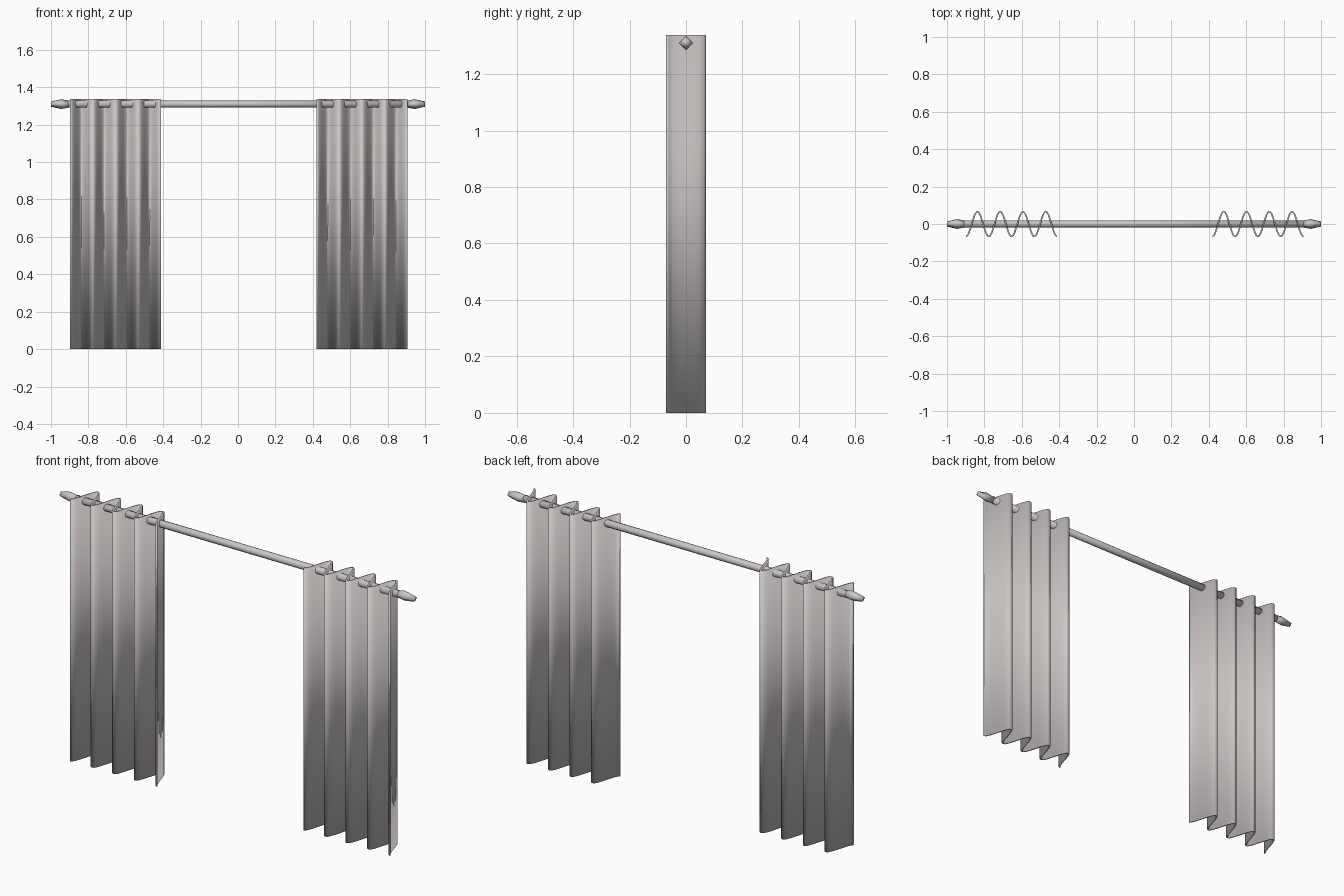
import bpy, bmesh, math
from mathutils import Vector

if "Cube" in bpy.data.objects:
    bpy.data.objects.remove(bpy.data.objects["Cube"])

# One fabric and metal colour
grey = bpy.data.materials.new("light_grey")
grey.diffuse_color = (0.60, 0.57, 0.56, 1)
grey.use_nodes = True
grey.node_tree.nodes["Principled BSDF"].inputs["Base Color"].default_value = grey.diffuse_color


def make_object(name, bm):
    bmesh.ops.recalc_face_normals(bm, faces=bm.faces)
    for f in bm.faces:
        f.smooth = True
    mesh = bpy.data.meshes.new(name)
    bm.to_mesh(mesh)
    bm.free()
    mesh.materials.append(grey)
    obj = bpy.data.objects.new(name, mesh)
    bpy.context.collection.objects.link(obj)
    return obj


# Pleated curtain: a thin wavy strip, extruded straight up
def curtain(name, x0, width=0.487, folds=4, depth=0.067, top=1.338, thick=0.008):
    bm = bmesh.new()
    steps = folds * 16
    front, back = [], []
    for i in range(steps + 1):
        t = i / steps
        a = 2 * math.pi * folds * t
        p = Vector((x0 + width * t, -depth * math.cos(a), 0))
        slope = depth * 2 * math.pi * folds / width * math.sin(a)
        n = Vector((-slope, 1, 0)).normalized() * thick / 2
        front.append(p - n)
        back.append(p + n)
    rows = [[[bm.verts.new((p.x, p.y, z)) for p in side] for z in (0, top)]
            for side in (front, back)]
    (fb, ft), (bb, bt) = rows
    for i in range(steps):
        j = i + 1
        bm.faces.new((fb[i], fb[j], ft[j], ft[i]))
        bm.faces.new((bb[j], bb[i], bt[i], bt[j]))
        bm.faces.new((ft[i], ft[j], bt[j], bt[i]))
        bm.faces.new((fb[j], fb[i], bb[i], bb[j]))
    for i in (0, steps):
        bm.faces.new((fb[i], ft[i], bt[i], bb[i]))
    return make_object(name, bm)


# Turned bar along x from (x, radius) stations
def bar(name, stations, sides, z=1.31):
    bm = bmesh.new()
    rings = []
    for x, r in stations:
        rings.append([bm.verts.new((x, r * math.cos(2 * math.pi * k / sides),
                                    z + r * math.sin(2 * math.pi * k / sides)))
                      for k in range(sides)])
    for a, b in zip(rings, rings[1:]):
        for k in range(sides):
            m = (k + 1) % sides
            bm.faces.new((a[k], a[m], b[m], b[k]))
    bm.faces.new(rings[0])
    bm.faces.new(rings[-1])
    return make_object(name, bm)


curtain("left_curtain", -0.898)
curtain("right_curtain", 0.419)

# Rod and its two faceted end finials
bar("rod", [(-0.91, 0.018), (0.91, 0.018)], 12)
for side, s in (("left", -1), ("right", 1)):
    bar(side + "_finial", [(s * 0.90, 0.018), (s * 0.945, 0.026), (s * 1.0, 0.014)], 4)
